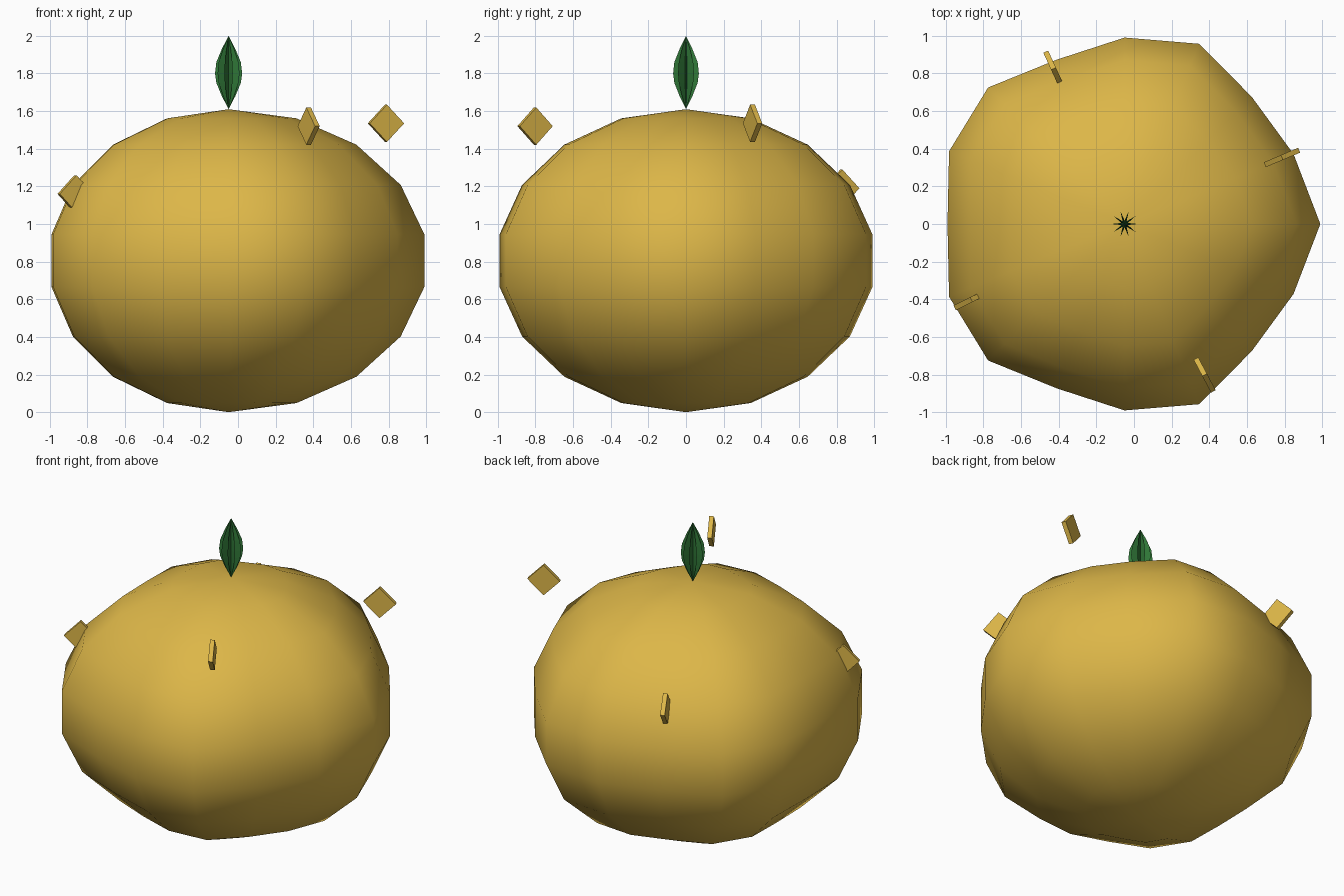
import bpy, math
from math import sin, cos, pi

cube = bpy.data.objects.get("Cube")
if cube:
    bpy.data.objects.remove(cube, do_unlink=True)

CENTRE_X = -0.05


def material(name, rgb):
    m = bpy.data.materials.new(name)
    m.use_nodes = True
    m.diffuse_color = (*rgb, 1)
    m.node_tree.nodes["Principled BSDF"].inputs["Base Color"].default_value = (*rgb, 1)
    return m


gold = material("golden yellow", (0.72, 0.47, 0.065))
green = material("leaf green", (0.03, 0.19, 0.04))


def lathe(name, rings, segments, radius_at, mat):
    """Closed lobed solid: rings are (z, radius), with a pole at each end."""
    verts = [(CENTRE_X, 0, rings[0][0])]
    for z, r in rings[1:-1]:
        for s in range(segments):
            a = 2 * pi * s / segments
            k = r * radius_at(s, a)
            verts.append((CENTRE_X + k * cos(a), k * sin(a), z))
    verts.append((CENTRE_X, 0, rings[-1][0]))
    top, count = len(verts) - 1, len(rings) - 2
    faces = []
    for s in range(segments):
        n = (s + 1) % segments
        faces.append((0, 1 + n, 1 + s))
        for i in range(count - 1):
            lo, hi = 1 + i * segments, 1 + (i + 1) * segments
            faces.append((lo + s, lo + n, hi + n, hi + s))
        last = 1 + (count - 1) * segments
        faces.append((last + s, last + n, top))
    mesh = bpy.data.meshes.new(name)
    mesh.from_pydata(verts, [], faces)
    mesh.materials.append(mat)
    obj = bpy.data.objects.new(name, mesh)
    bpy.context.collection.objects.link(obj)
    return obj


# Squat round body with five soft lobes
R, H, STACKS = 1.006, 0.805, 9
body_rings = [(H - H * cos(pi * i / STACKS), R * sin(pi * i / STACKS))
              for i in range(STACKS + 1)]
body = lathe("body", body_rings, 16, lambda s, a: 1 + 0.05 * cos(5 * a), gold)
for p in body.data.polygons:
    p.use_smooth = True

# Pointed leaf bud made of ten radiating blades
leaf_rings = [(1.61, 0), (1.68, 0.036), (1.75, 0.065), (1.80, 0.072),
              (1.86, 0.065), (1.93, 0.036), (2.0, 0)]
lathe("leaf_bud", leaf_rings, 20, lambda s, a: 1 if s % 2 == 0 else 0.25, green)

# Thin square chips standing on their corners around the body
for i, z in enumerate((1.535, 1.19, 1.16, 1.52)):
    a = 0.4 + 1.6 * i
    bpy.ops.mesh.primitive_cube_add(
        size=1, location=(CENTRE_X + 0.908 * cos(a), 0.908 * sin(a), z),
        rotation=(0, pi / 4, a))
    chip = bpy.context.object
    chip.name = f"chip_{i + 1}"
    chip.scale = (0.14, 0.028, 0.14)
    chip.data.materials.append(gold)
